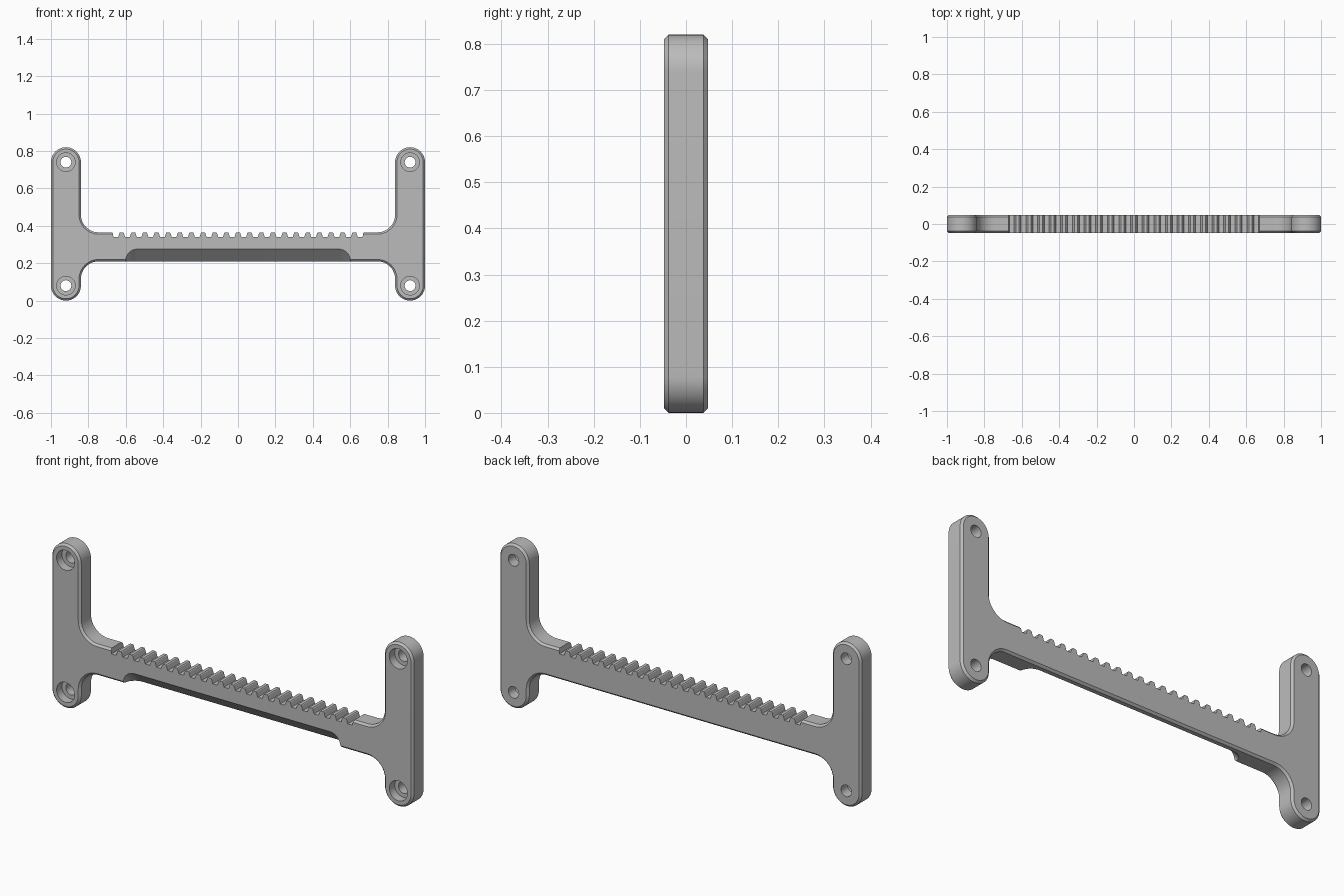
import bpy
import bmesh
from math import cos, sin, radians

if "Cube" in bpy.data.objects:
    bpy.data.objects.remove(bpy.data.objects["Cube"], do_unlink=True)

HALF = 0.048      # half thickness
LEG_X = 0.92      # leg centre line
LEG_R = 0.08
BAR_LOW, BAR_TOP, ROOT = 0.21, 0.365, 0.34
FILLET = 0.095
PITCH = 0.0622

grey = bpy.data.materials.new("plain grey")
grey.use_nodes = True
grey.diffuse_color = (0.5, 0.5, 0.5, 1)
grey.node_tree.nodes["Principled BSDF"].inputs["Base Color"].default_value = (0.5, 0.5, 0.5, 1)


def arc(cx, cz, r, start, end, steps=12):
    angles = [radians(start + (end - start) * i / steps) for i in range(steps + 1)]
    return [(cx + r * cos(a), cz + r * sin(a)) for a in angles]


def mirrored(half):
    return half + [(-x, z) for x, z in reversed(half)]


def prism(name, points, y0=-HALF, y1=HALF, drop=0, chamfer=0):
    """Extrude an x-z outline along y, optionally slanting down, with chamfered rims."""
    bm = bmesh.new()
    front = [bm.verts.new((x, y0, z)) for x, z in points]
    back = [bm.verts.new((x, y1, z - drop)) for x, z in points]
    caps = [bm.faces.new(front), bm.faces.new(back[::-1])]
    n = len(points)
    for i in range(n):
        j = (i + 1) % n
        bm.faces.new((front[j], front[i], back[i], back[j]))
    bmesh.ops.recalc_face_normals(bm, faces=bm.faces)
    if chamfer:
        rims = [e for f in caps for e in f.edges]
        bmesh.ops.bevel(bm, geom=rims, offset=chamfer, segments=1, affect='EDGES')
    mesh = bpy.data.meshes.new(name)
    bm.to_mesh(mesh)
    bm.free()
    mesh.materials.append(grey)
    obj = bpy.data.objects.new(name, mesh)
    bpy.context.collection.objects.link(obj)
    return obj


def cut(target, cutter):
    cutter.hide_render = True
    mod = target.modifiers.new(cutter.name, 'BOOLEAN')
    mod.operation = 'DIFFERENCE'
    mod.solver = 'EXACT'
    mod.object = cutter
    bpy.context.view_layer.objects.active = target
    bpy.ops.object.modifier_apply(modifier=mod.name)
    bpy.data.objects.remove(cutter, do_unlink=True)


# Frame: two rounded legs joined by a filleted bar
fillet_x = LEG_X - LEG_R - FILLET
outline = mirrored(
    arc(fillet_x, BAR_LOW - FILLET, FILLET, 90, 0)
    + arc(LEG_X, LEG_R, LEG_R, 180, 360, 24)
    + arc(LEG_X, 0.74, LEG_R, 0, 180, 24)
    + arc(fillet_x, BAR_TOP + FILLET, FILLET, 0, -90))
frame = prism("frame", outline, chamfer=0.01)

# Rack bed, lowered between the legs
cut(frame, prism("rack_bed", mirrored([(0.666, ROOT), (0.676, 0.39)]), -0.1, 0.1))

# Slanted recess under the front of the bar
recess = mirrored([(0.6, 0.1)] + arc(0.54, 0.235, 0.06, 0, 90))
cut(frame, prism("recess", recess, -0.068, 0.1, drop=0.168))

# Screw holes with counterbores open to the front
for x in (-LEG_X, LEG_X):
    for z in (LEG_R, 0.74):
        cut(frame, prism("counterbore", arc(x, z, 0.05, 0, 345, 23), -0.1, -0.005))
        cut(frame, prism("screw_hole", arc(x, z, 0.029, 0, 345, 23), -0.1, 0.1))

# Rack teeth
parts = [frame]
tooth = mirrored([(0.0185, ROOT), (0.013, 0.357), (0.0115, 0.362), (0.008, BAR_TOP)])
for i in range(-10, 11):
    parts.append(prism("rack_tooth", [(x + i * PITCH, z) for x, z in tooth]))

bpy.ops.object.select_all(action='DESELECT')
for part in parts:
    part.select_set(True)
bpy.context.view_layer.objects.active = frame
bpy.ops.object.shade_smooth_by_angle(angle=radians(30))
